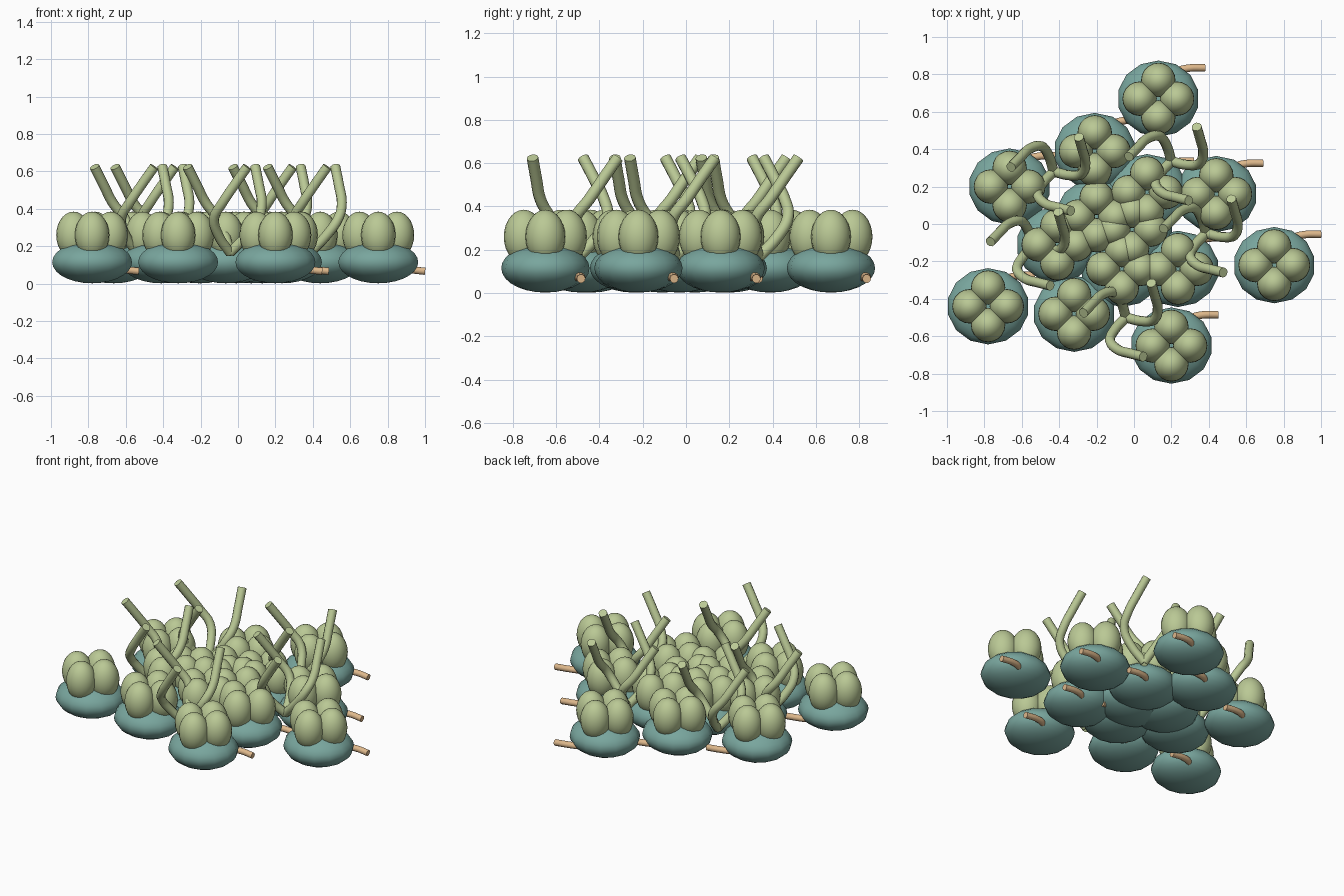
import bpy
import math

cube = bpy.data.objects.get("Cube")
if cube:
    bpy.data.objects.remove(cube, do_unlink=True)


def material(name, rgb):
    m = bpy.data.materials.new(name)
    m.use_nodes = True
    m.diffuse_color = (*rgb, 1)
    m.node_tree.nodes["Principled BSDF"].inputs["Base Color"].default_value = (*rgb, 1)
    return m


teal = material("teal", (0.19, 0.38, 0.34))
green = material("sage green", (0.49, 0.58, 0.30))
tan = material("tan", (0.73, 0.48, 0.26))


def place(name, mesh, location, angle=0):
    obj = bpy.data.objects.new(name, mesh)
    obj.location = location
    obj.rotation_euler.z = angle
    bpy.context.collection.objects.link(obj)
    return obj


def ellipsoid(name, radii, mat, segments, rings):
    """Smooth ellipsoid mesh centred on its own origin."""
    bpy.ops.mesh.primitive_uv_sphere_add(segments=segments, ring_count=rings, radius=1)
    obj = bpy.context.object
    mesh = obj.data
    mesh.name = name
    for v in mesh.vertices:
        v.co = [c * r for c, r in zip(v.co, radii)]
    mesh.materials.append(mat)
    mesh.shade_smooth()
    bpy.data.objects.remove(obj)
    return mesh


def tube(name, points, radius, mat):
    """Round capped tube swept along a smooth path, as a mesh."""
    curve = bpy.data.curves.new(name, "CURVE")
    curve.dimensions = "3D"
    curve.bevel_depth = radius
    curve.bevel_resolution = 3
    curve.resolution_u = 4
    curve.use_fill_caps = True
    spline = curve.splines.new("BEZIER")
    spline.bezier_points.add(len(points) - 1)
    for bp, p in zip(spline.bezier_points, points):
        bp.co = p
        bp.handle_left_type = bp.handle_right_type = "AUTO"
    obj = place(name, curve, (0, 0, 0))
    bpy.context.view_layer.update()
    graph = bpy.context.evaluated_depsgraph_get()
    mesh = bpy.data.meshes.new_from_object(obj.evaluated_get(graph))
    bpy.data.objects.remove(obj)
    bpy.data.curves.remove(curve)
    mesh.materials.clear()
    mesh.materials.append(mat)
    mesh.shade_smooth()
    mesh.set_sharp_from_angle(angle=math.radians(40))
    return mesh


# Shared part shapes
body_mesh = ellipsoid("body", (0.219, 0.204, 0.113), teal, 14, 14)
lobe_mesh = ellipsoid("lobe", (0.092, 0.092, 0.125), green, 20, 14)
stub_mesh = tube("stub", [(0.03, 0.07, 0.06), (0.10, 0.145, 0.075),
                          (0.16, 0.163, 0.075), (0.25, 0.165, 0.066)], 0.02, tan)
tendril_mesh = tube("tendril", [(0, 0, 0.165), (0.09, -0.02, 0.26), (0.152, -0.01, 0.35),
                                (0.17, 0.05, 0.43), (0.155, 0.115, 0.525),
                                (0.135, 0.185, 0.625)], 0.027, green)

# Rounded cells: a squat body, four lobes on top and a short side stub
cells = [(0.13, 0.67), (-0.21, 0.39), (-0.665, 0.20), (0.44, 0.16), (0.75, -0.22),
         (-0.78, -0.44), (-0.32, -0.48), (0.20, -0.65), (-0.41, -0.11), (0.235, -0.24),
         (0.07, 0.17), (-0.20, 0.04), (-0.065, -0.24), (-0.01, -0.03)]
for x, y in cells:
    place("cell_body", body_mesh, (x, y, 0.115))
    place("cell_stub", stub_mesh, (x, y, 0))
    for k in range(4):
        a = k * math.pi / 2
        place("cell_lobe", lobe_mesh,
              (x + 0.1 * math.cos(a), y + 0.1 * math.sin(a), 0.26))

# Clusters of three curling tendrils
clusters = [(-0.43, 0.28), (0.20, 0.335), (-0.54, -0.12), (0.385, -0.05), (-0.043, -0.50)]
for x, y in clusters:
    for k in range(3):
        place("tendril", tendril_mesh, (x, y, 0), k * math.tau / 3)
